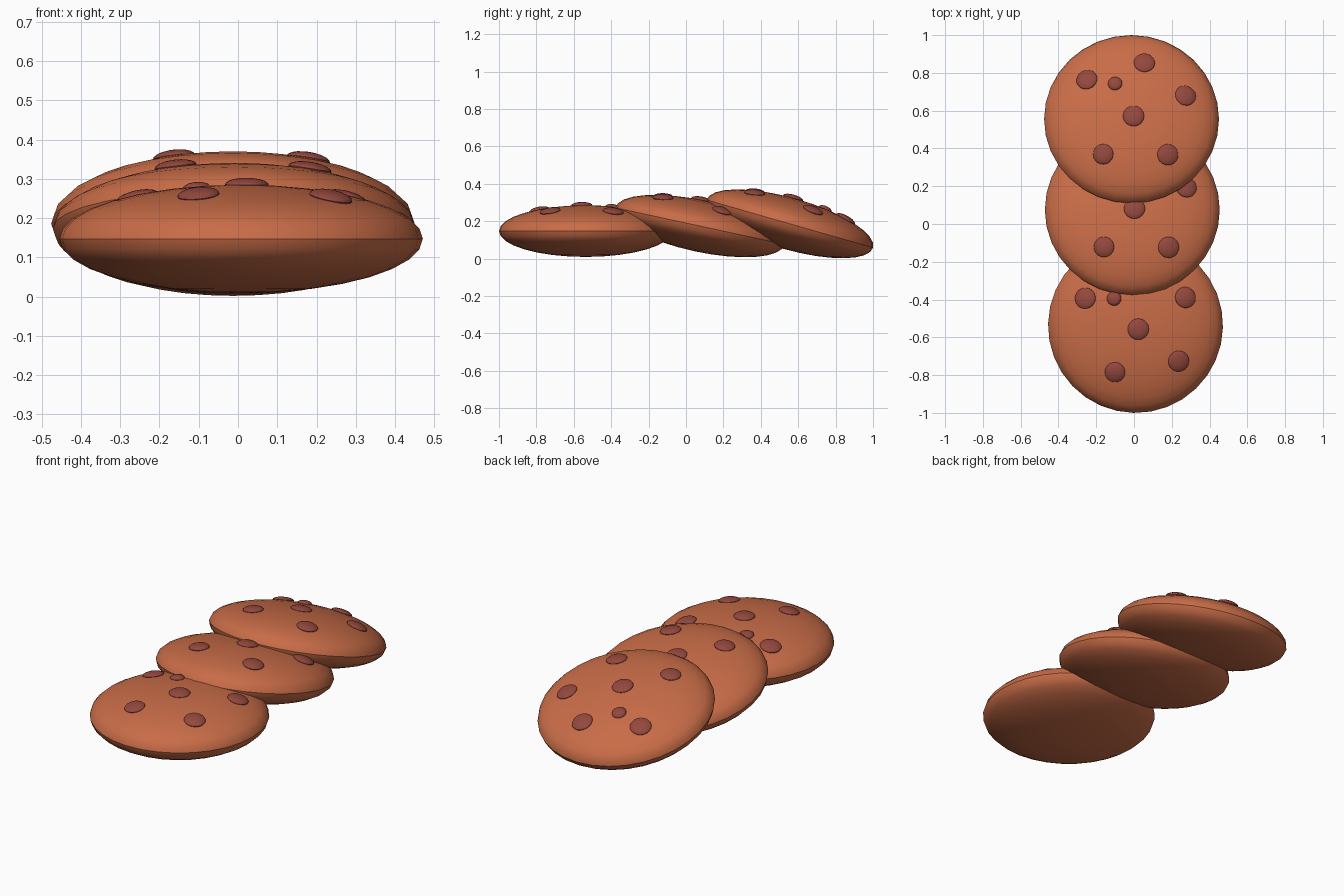
import bpy, math
from mathutils import Matrix, Vector

if "Cube" in bpy.data.objects:
    bpy.data.objects.remove(bpy.data.objects["Cube"])

R, H = 0.463, 0.138          # cookie radius and half thickness


def material(name, rgb):
    m = bpy.data.materials.new(name)
    m.diffuse_color = (*rgb, 1)
    m.use_nodes = True
    m.node_tree.nodes["Principled BSDF"].inputs["Base Color"].default_value = m.diffuse_color
    return m


dough = material("baked dough", (0.578, 0.150, 0.063))
chocolate = material("chocolate chip", (0.296, 0.065, 0.048))


def ellipsoid(name, matrix, scale, mat, segments, rings):
    bpy.ops.mesh.primitive_uv_sphere_add(segments=segments, ring_count=rings, radius=1)
    ob = bpy.context.object
    ob.name = name
    ob.data.transform(matrix @ Matrix.Diagonal((*scale, 1)))
    ob.data.materials.append(mat)
    bpy.ops.object.shade_smooth_by_angle(angle=math.radians(30))
    return ob


# chip layout on one cookie: x, y, radius
chips = [(-0.237, 0.188, 0.056), (0.068, 0.28, 0.056), (-0.087, 0.16, 0.038),
         (0.286, 0.10, 0.056), (0.011, -0.022, 0.056), (-0.15, -0.225, 0.054),
         (0.192, -0.226, 0.056)]

# cookies: centre, backward tilt, turn about own axis
cookies = [("front", (0.008, -0.537, 0.147), 0, 10),
           ("middle", (-0.009, 0.075, 0.174), -12.2, 0),
           ("back", (-0.013, 0.555, 0.186), -16, 0)]

for label, centre, tilt, turn in cookies:
    place = (Matrix.Translation(centre) @ Matrix.Rotation(math.radians(tilt), 4, 'X')
             @ Matrix.Rotation(math.radians(turn), 4, 'Z'))
    ellipsoid(label + "_cookie", place, (R, R, H), dough, 32, 16)
    # chips lie half sunk along the dome surface
    for i, (x, y, r) in enumerate(chips):
        z = H * math.sqrt(1 - (x * x + y * y) / R ** 2)
        normal = Vector((x / R ** 2, y / R ** 2, z / H ** 2))
        lean = normal.to_track_quat('Z', 'Y').to_matrix().to_4x4()
        ellipsoid(f"{label}_chip_{i + 1}", place @ Matrix.Translation((x, y, z)) @ lean,
                  (r, r, 0.018), chocolate, 20, 10)
